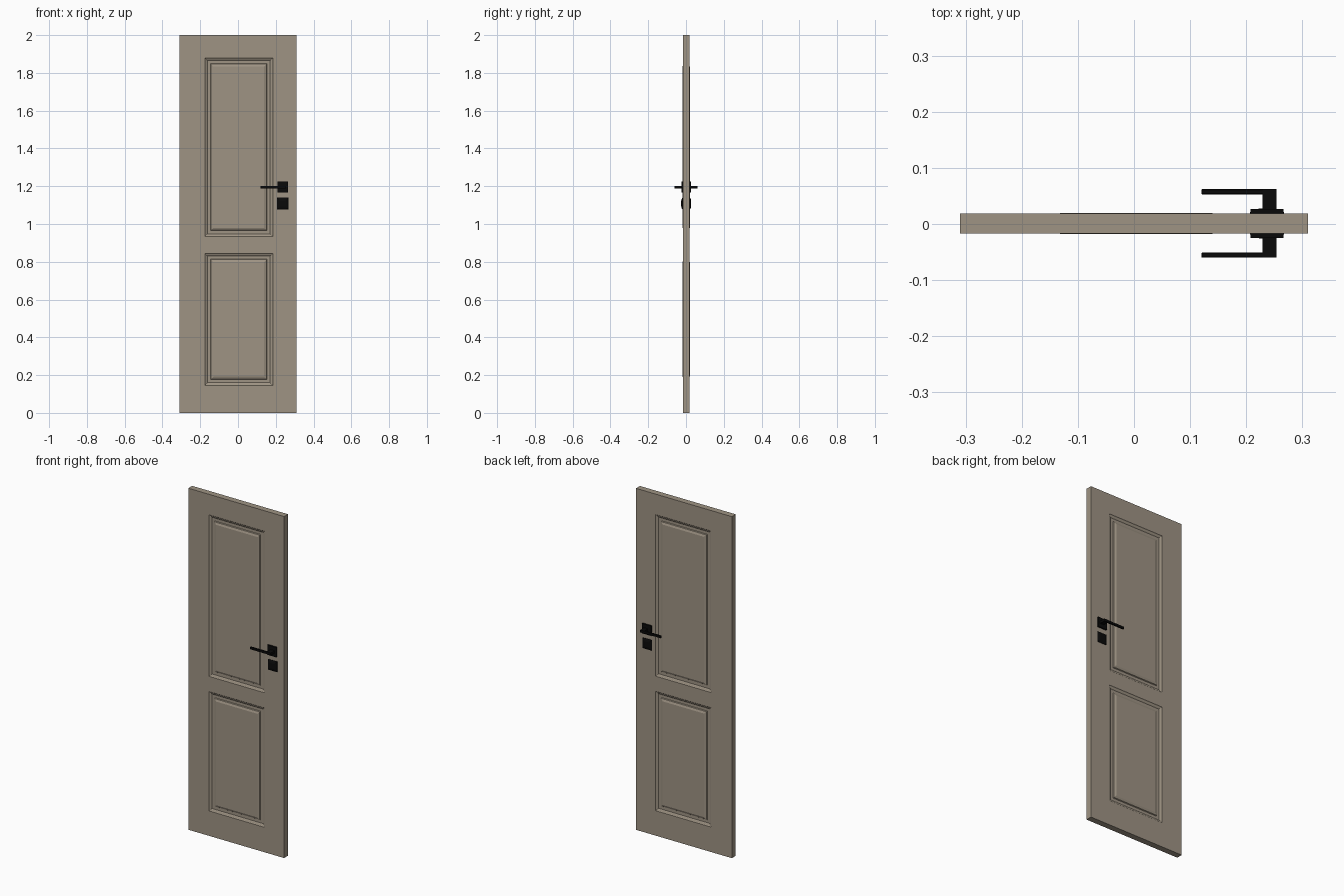
import bpy, bmesh

if "Cube" in bpy.data.objects:
    bpy.data.objects.remove(bpy.data.objects["Cube"])

def material(name, rgb):
    m = bpy.data.materials.new(name)
    m.diffuse_color = (*rgb, 1)
    m.use_nodes = True
    m.node_tree.nodes["Principled BSDF"].inputs["Base Color"].default_value = m.diffuse_color
    return m

TAUPE = material("taupe paint", (0.345, 0.295, 0.23))
BLACK = material("black metal", (0.003, 0.003, 0.003))
YC, HALF = 0.001, 0.018          # slab centre and half thickness

def finish(bm, name, mat):
    bmesh.ops.remove_doubles(bm, verts=bm.verts, dist=1e-5)
    bmesh.ops.recalc_face_normals(bm, faces=bm.faces)
    me = bpy.data.meshes.new(name)
    bm.to_mesh(me)
    bm.free()
    me.materials.append(mat)
    ob = bpy.data.objects.new(name, me)
    bpy.context.collection.objects.link(ob)
    return ob

def rings(bm, rect, y0, side, profile, cap=True):
    """Nested rectangles stepping inwards; profile = (inset, height outward)."""
    x0, x1, z0, z1 = rect
    prev = None
    for d, h in profile:
        y = y0 + side * h
        ring = [bm.verts.new(c) for c in ((x0 + d, y, z0 + d), (x1 - d, y, z0 + d),
                                          (x1 - d, y, z1 - d), (x0 + d, y, z1 - d))]
        if prev:
            for i in range(4):
                j = (i + 1) % 4
                bm.faces.new((prev[i], prev[j], ring[j], ring[i]))
        prev = ring
    if cap:
        bm.faces.new(prev)

# Door slab with two raised-and-fielded panels on each face
xs = [-0.31, -0.176, 0.184, 0.31]
zs = [0, 0.146, 0.845, 0.934, 1.88, 2.0]
panel = [(0, 0), (0.003, -0.003), (0.010, -0.006), (0.014, -0.009),
         (0.031, -0.009), (0.034, -0.004), (0.046, 0.001)]
bm = bmesh.new()
for side in (-1, 1):
    y = YC + side * HALF
    for i in range(3):
        for j in range(5):
            rect = (xs[i], xs[i + 1], zs[j], zs[j + 1])
            rings(bm, rect, y, side, panel if i == 1 and j in (1, 3) else [(0, 0)])
bmesh.ops.remove_doubles(bm, verts=bm.verts, dist=1e-5)
# Edges of the slab: bridge the two outer borders
for e in [e for e in bm.edges if e.is_boundary and e.verts[0].co.y < YC]:
    a, b = (v.co.copy() for v in e.verts)
    c, d = b.copy(), a.copy()
    c.y = d.y = YC + HALF
    bm.faces.new([bm.verts.new(p) for p in (a, b, c, d)])
finish(bm, "door_slab", TAUPE)

def box(name, x0, x1, y0, y1, z0, z1, bevel=0.0):
    bm = bmesh.new()
    bmesh.ops.create_cube(bm, size=1)
    for v in bm.verts:
        v.co = ((x0 + x1) / 2 + v.co.x * (x1 - x0), (y0 + y1) / 2 + v.co.y * (y1 - y0),
                (z0 + z1) / 2 + v.co.z * (z1 - z0))
    if bevel:
        bmesh.ops.bevel(bm, geom=bm.edges[:], offset=bevel, segments=1, affect='EDGES')
    finish(bm, name, BLACK)

# Handle set on each face
for side, tag in ((-1, "front"), (1, "back")):
    y = lambda h: YC + side * h
    box(f"{tag}_handle_plate", 0.208, 0.266, *sorted((y(0.016), y(0.026))), 1.166, 1.224)
    box(f"{tag}_handle_stem", 0.229, 0.254, *sorted((y(0.02), y(0.061))), 1.188, 1.202)
    box(f"{tag}_handle_lever", 0.12, 0.254, *sorted((y(0.052), y(0.061))), 1.188, 1.202, 0.001)
    # Lock plate, gently domed
    bm = bmesh.new()
    rings(bm, (0.207, 0.267, 1.077, 1.139), y(0.016), side,
          [(0, 0), (0, 0.004), (0.007, 0.008), (0.016, 0.0105)])
    finish(bm, f"{tag}_lock_plate", BLACK)
